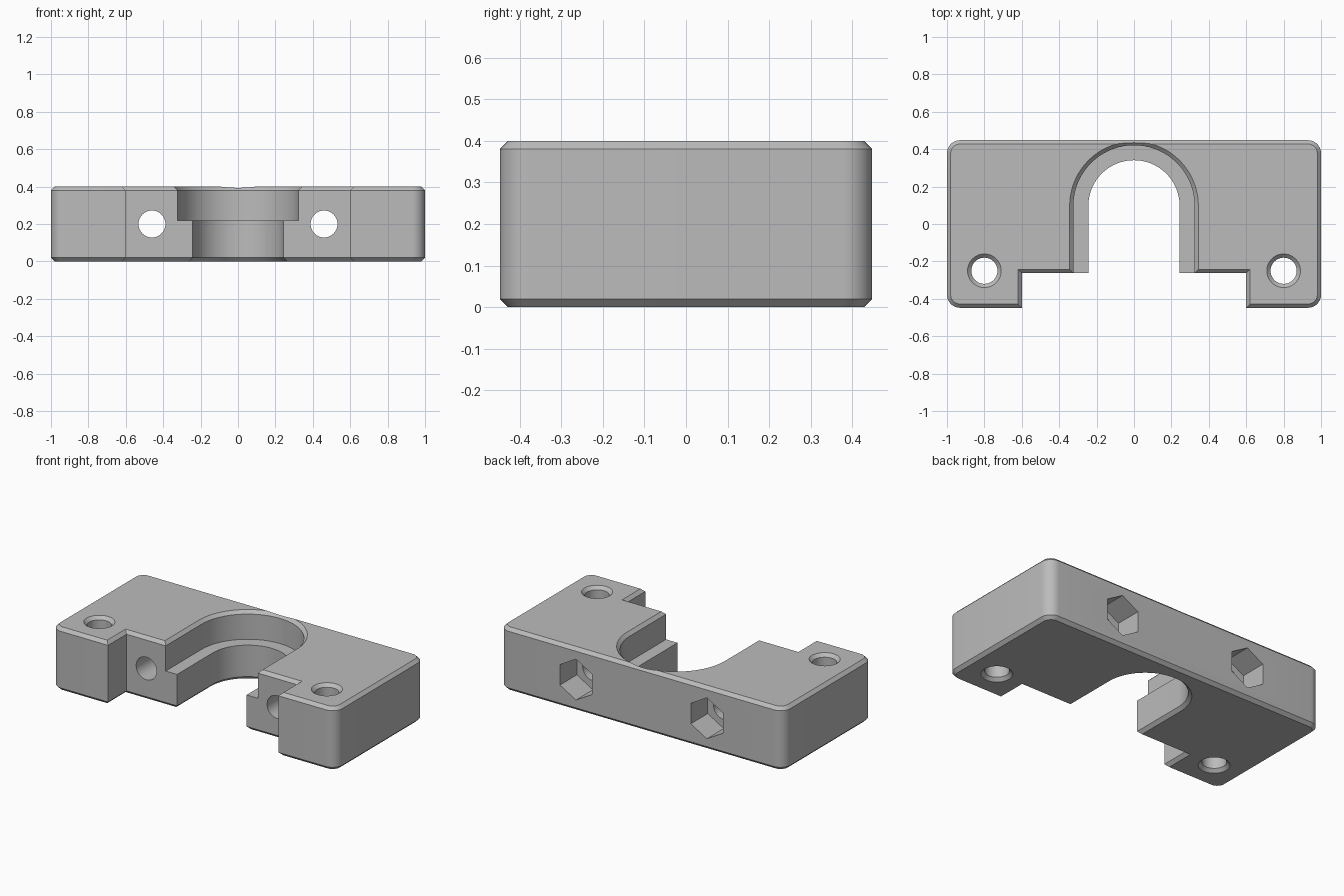
import bpy
import bmesh
from math import cos, sin, pi, radians
from mathutils import Matrix

if "Cube" in bpy.data.objects:
    bpy.data.objects.remove(bpy.data.objects["Cube"])

HEIGHT = 0.4
CHAMFER = 0.02
HALF_X, HALF_Y = 1.0, 0.448
CORNER = 0.07
FAR = 0.6          # cutters run out past the block to here

grey = bpy.data.materials.new("plain_grey")
grey.use_nodes = True
colour = (0.5, 0.5, 0.5, 1)
grey.diffuse_color = colour
grey.node_tree.nodes["Principled BSDF"].inputs["Base Color"].default_value = colour


def arc(cx, cy, r, start, end, steps):
    return [(cx + r * cos(start + (end - start) * i / steps),
             cy + r * sin(start + (end - start) * i / steps))
            for i in range(steps + 1)]


def rounded_rectangle(inset):
    points = []
    for i, (sx, sy) in enumerate([(1, 1), (-1, 1), (-1, -1), (1, -1)]):
        points += arc(sx * (HALF_X - CORNER), sy * (HALF_Y - CORNER),
                      CORNER - inset, i * pi / 2, (i + 1) * pi / 2, 10)
    return points


def slot(r):
    return [(r, -FAR)] + arc(0, 0.097, r, 0, pi, 48) + [(-r, -FAR)]


def notch(grow):
    x, y = 0.6 + grow, -0.263 + grow
    return [(x, -FAR), (x, y), (-x, y), (-x, -FAR)]


def ring(r, sides=40):
    return arc(0, 0, r, pi / 2, pi / 2 + 2 * pi, sides)[:-1]


def loft(name, sections, matrix=Matrix()):
    """Closed solid through a list of (height, outline) sections."""
    bm = bmesh.new()
    loops = [[bm.verts.new((x, y, z)) for x, y in outline]
             for z, outline in sections]
    for low, high in zip(loops, loops[1:]):
        for i in range(len(low)):
            j = (i + 1) % len(low)
            bm.faces.new((low[i], low[j], high[j], high[i]))
    bm.faces.new(loops[0][::-1])
    bm.faces.new(loops[-1])
    bm.transform(matrix)
    bmesh.ops.recalc_face_normals(bm, faces=bm.faces)
    mesh = bpy.data.meshes.new(name)
    bm.to_mesh(mesh)
    bm.free()
    mesh.materials.append(grey)
    obj = bpy.data.objects.new(name, mesh)
    bpy.context.collection.objects.link(obj)
    return obj


def flared(shape, size):
    """Cutter sections that open out to chamfer the top and bottom rims."""
    c = CHAMFER
    return [(-c, shape(size + 2 * c)), (c, shape(size)),
            (HEIGHT - c, shape(size)), (HEIGHT + c, shape(size + 2 * c))]


# Chamfered block with rounded upright corners
block = loft("clamp_block", [
    (0, rounded_rectangle(CHAMFER)), (CHAMFER, rounded_rectangle(0)),
    (HEIGHT - CHAMFER, rounded_rectangle(0)), (HEIGHT, rounded_rectangle(CHAMFER))])

# Wide front notch and stepped U-shaped opening
STEP = 0.22
lower = flared(slot, 0.244)[:2]
upper = flared(slot, 0.324)[2:]
cutters = [
    loft("notch_cutter", flared(notch, 0)),
    loft("opening_cutter",
         lower + [(STEP, slot(0.244)), (STEP, slot(0.324))] + upper)]

# Upright holes, cross bolt holes and hexagonal nut pockets on both sides
for side in (-1, 1):
    cutters.append(loft("upright_hole_cutter", flared(ring, 0.07),
                        Matrix.Translation((side * 0.8, -0.25, 0))))
    across = Matrix.Translation((side * 0.46, 0, 0.2)) @ Matrix.Rotation(pi / 2, 4, 'X')
    cutters.append(loft("bolt_hole_cutter",
                        [(-FAR, ring(0.072)), (FAR, ring(0.072))], across))
    cutters.append(loft("nut_pocket_cutter",
                        [(-FAR, ring(0.13, 6)), (-0.278, ring(0.13, 6))], across))

bpy.ops.object.select_all(action='DESELECT')
bpy.context.view_layer.objects.active = block
block.select_set(True)
for cutter in cutters:
    cutter.hide_render = True
    cut = block.modifiers.new("cut", 'BOOLEAN')
    cut.operation = 'DIFFERENCE'
    cut.solver = 'EXACT'
    cut.object = cutter
    bpy.ops.object.modifier_apply(modifier=cut.name)
    bpy.data.objects.remove(cutter)

bpy.ops.object.shade_smooth_by_angle(angle=radians(30))
